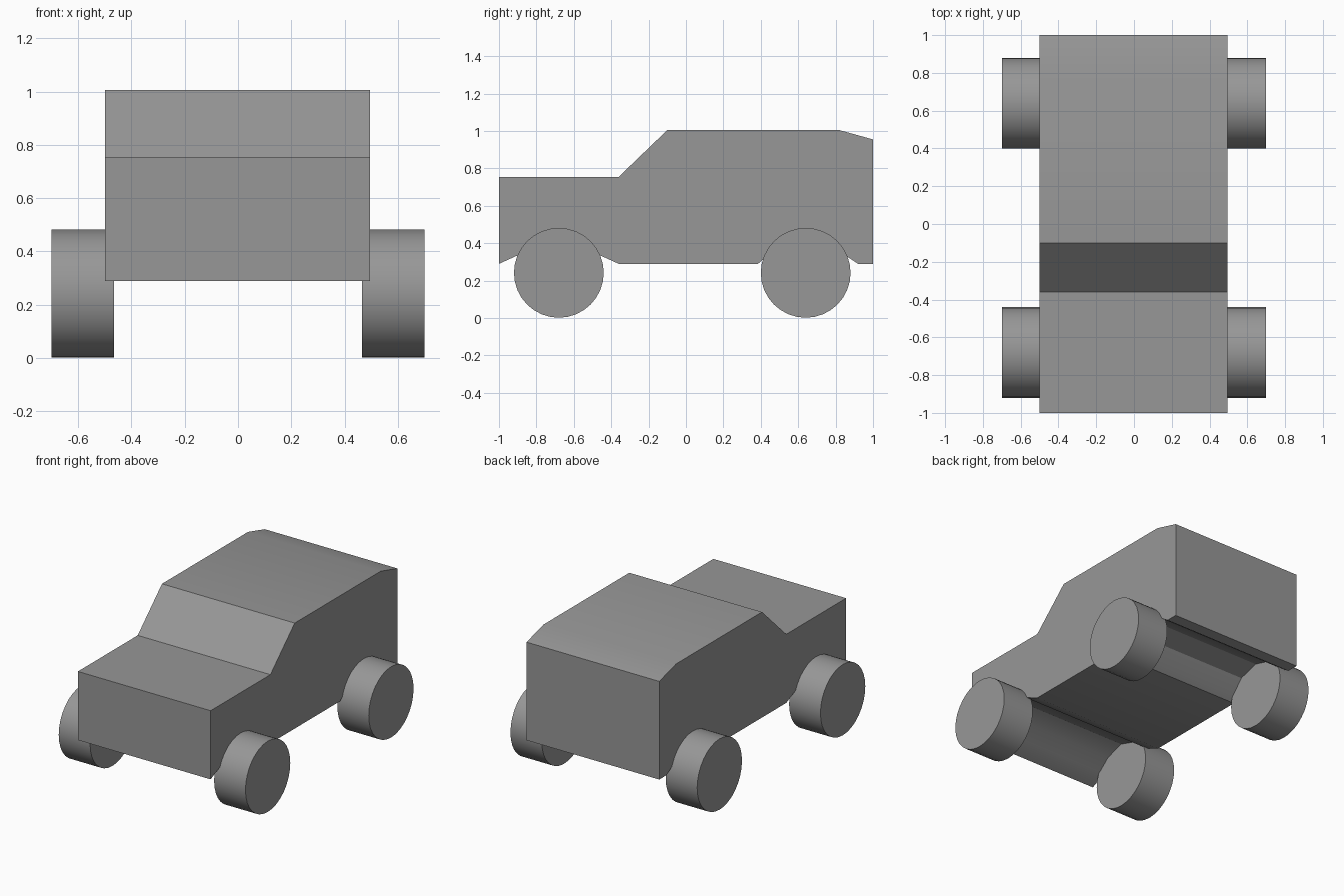
import bpy, bmesh, math

cube = bpy.data.objects.get("Cube")
if cube:
    bpy.data.objects.remove(cube)

grey = bpy.data.materials.new("plain grey")
grey.use_nodes = True
colour = (0.31, 0.31, 0.31, 1)
grey.diffuse_color = colour
grey.node_tree.nodes["Principled BSDF"].inputs["Base Color"].default_value = colour


def finish(obj):
    obj.data.materials.append(grey)
    bpy.ops.object.select_all(action="DESELECT")
    obj.select_set(True)
    bpy.context.view_layer.objects.active = obj
    bpy.ops.object.shade_smooth_by_angle(angle=math.radians(30))


# Body: one side profile (y, z) with wheel arches, extruded across the width
profile = [
    (-1, 0.29), (-1, 0.755), (-0.36, 0.755), (-0.1, 1.005), (0.82, 1.005), (1, 0.955),
    (1, 0.29), (0.92, 0.29), (0.86, 0.33), (0.78, 0.41), (0.64, 0.45), (0.5, 0.41),
    (0.42, 0.32), (0.385, 0.29), (-0.36, 0.29), (-0.47, 0.34), (-0.55, 0.41),
    (-0.68, 0.45), (-0.81, 0.41), (-0.89, 0.34),
]
bm = bmesh.new()
side = bm.faces.new([bm.verts.new((-0.5, y, z)) for y, z in profile])
ext = bmesh.ops.extrude_face_region(bm, geom=[side], use_keep_orig=True)
moved = [v for v in ext["geom"] if isinstance(v, bmesh.types.BMVert)]
bmesh.ops.translate(bm, verts=moved, vec=(0.995, 0, 0))
bmesh.ops.recalc_face_normals(bm, faces=bm.faces)
mesh = bpy.data.meshes.new("body")
bm.to_mesh(mesh)
bm.free()
body = bpy.data.objects.new("body", mesh)
bpy.context.collection.objects.link(body)
finish(body)

# Wheels: four plain drums
for end, y in (("front", -0.68), ("rear", 0.64)):
    for hand, sign in (("left", 1), ("right", -1)):
        bpy.ops.mesh.primitive_cylinder_add(
            vertices=32, radius=0.24, depth=0.235,
            location=(sign * 0.5825, y, 0.242), rotation=(0, math.pi / 2, 0))
        wheel = bpy.context.object
        wheel.name = f"{end}_{hand}_wheel"
        finish(wheel)
